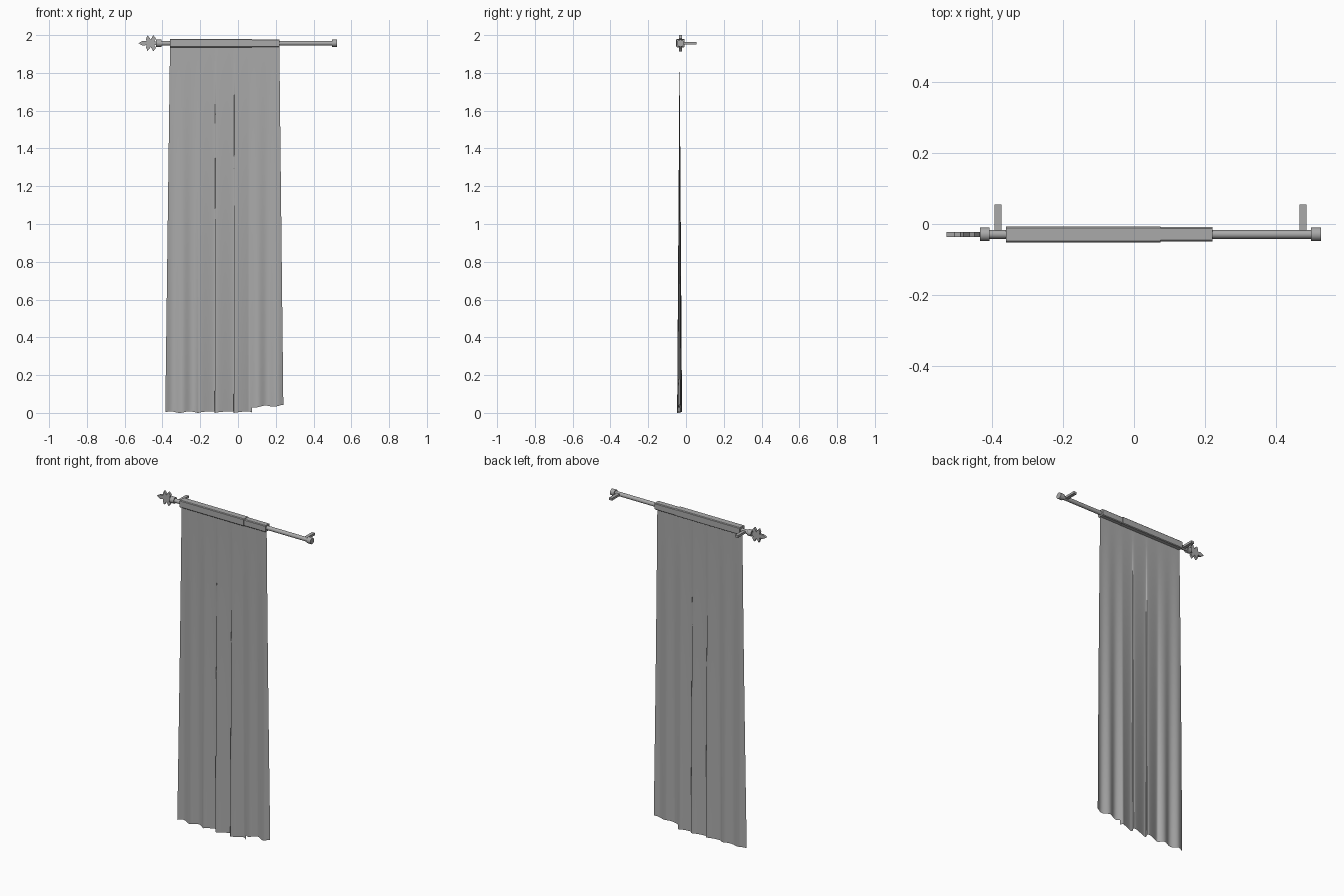
import bpy, bmesh, math
from mathutils import Matrix

if "Cube" in bpy.data.objects:
    bpy.data.objects.remove(bpy.data.objects["Cube"])

PY, PZ = -0.029, 1.957          # pole axis

grey = bpy.data.materials.new("grey")
grey.diffuse_color = (0.4, 0.4, 0.4, 1)
grey.use_nodes = True
grey.node_tree.nodes["Principled BSDF"].inputs["Base Color"].default_value = grey.diffuse_color


def finish(bm, name, smooth=False):
    me = bpy.data.meshes.new(name)
    bm.to_mesh(me)
    bm.free()
    me.materials.append(grey)
    ob = bpy.data.objects.new(name, me)
    bpy.context.collection.objects.link(ob)
    if smooth:
        bpy.ops.object.select_all(action='DESELECT')
        ob.select_set(True)
        bpy.context.view_layer.objects.active = ob
        bpy.ops.object.shade_smooth_by_angle(angle=math.radians(40))
    return ob


def box(name, x0, x1, y0, y1, z0, z1, bevel=0):
    bm = bmesh.new()
    m = Matrix.Translation(((x0 + x1) / 2, (y0 + y1) / 2, (z0 + z1) / 2))
    bmesh.ops.create_cube(bm, size=1, matrix=m @ Matrix.Diagonal((x1 - x0, y1 - y0, z1 - z0, 1)))
    if bevel:
        # chamfer only the edges running along x
        edges = [e for e in bm.edges if abs(e.verts[0].co.x - e.verts[1].co.x) > 1e-4]
        bmesh.ops.bevel(bm, geom=edges, offset=bevel, segments=1, affect='EDGES')
    return finish(bm, name)


def rod(name, x0, x1, r, sides=16):
    bm = bmesh.new()
    m = Matrix.Translation(((x0 + x1) / 2, PY, PZ)) @ Matrix.Rotation(math.pi / 2, 4, 'Y')
    bmesh.ops.create_cone(bm, cap_ends=True, segments=sides, radius1=r, radius2=r,
                          depth=x1 - x0, matrix=m)
    return finish(bm, name, True)


# pole with end collars
rod("pole", -0.425, 0.515, 0.0125)
rod("collar_left", -0.433, -0.406, 0.019)
rod("collar_right", 0.498, 0.525, 0.019)

# wall brackets
for side, x in (("left", -0.382), ("right", 0.475)):
    box("bracket_" + side, x - 0.01, x + 0.01, PY, 0.055, PZ - 0.007, PZ + 0.007)

# flat leaf finial, mirrored about the pole axis
half = [(-0.425, 0.008), (-0.443, 0.011), (-0.434, 0.024), (-0.448, 0.043),
        (-0.462, 0.020), (-0.479, 0.042), (-0.487, 0.022), (-0.484, 0.010),
        (-0.505, 0.013)]
outline = half + [(-0.527, 0)] + [(x, -z) for x, z in reversed(half)]
bm = bmesh.new()
face = bm.faces.new([bm.verts.new((x, PY - 0.007, PZ + z)) for x, z in outline])
ext = bmesh.ops.extrude_face_region(bm, geom=[face])
bmesh.ops.translate(bm, vec=(0, 0.014, 0),
                    verts=[v for v in ext["geom"] if isinstance(v, bmesh.types.BMVert)])
bmesh.ops.recalc_face_normals(bm, faces=bm.faces)
finish(bm, "finial")

# sleeves of the two curtain panels around the pole
box("sleeve_wide", -0.36, 0.075, -0.052, -0.007, 1.935, 1.98, 0.004)
box("sleeve_narrow", 0.075, 0.22, -0.049, -0.009, 1.936, 1.977, 0.004)


def curtain(name, xt0, xt1, xb0, xb1, hem, rise, fold, cols, rows=30):
    """Hanging sheet: flat at the top, waves and S-folds growing downwards."""
    bm = bmesh.new()
    grid = []
    for j in range(rows + 1):
        t = j / rows
        line = []
        for i in range(cols + 1):
            s = i / cols
            u = (xt0 + (xt1 - xt0) * s) * (1 - t) + (xb0 + (xb1 - xb0) * s) * t
            ph = 2 * math.pi * (u + 0.07) / 0.1
            win = math.exp(-((u + 0.07) / 0.13) ** 4)
            ends = min(1, s * 12, (1 - s) * 12)
            x = u + fold * win * ends * t ** 0.2 * math.sin(ph)
            amp = 0.003 + 0.010 * (0.45 + 0.55 * win)
            y = -0.034 + amp * t * math.sin(ph)
            bottom = hem + 0.004 * (1 + math.sin(ph + 0.8)) + rise * s
            line.append(bm.verts.new((x, y, 1.94 + (bottom - 1.94) * t)))
        grid.append(line)
    for a, b in zip(grid, grid[1:]):
        for i in range(cols):
            bm.faces.new((a[i], b[i], b[i + 1], a[i + 1]))
    finish(bm, name, True)


curtain("curtain_wide", -0.36, 0.075, -0.385, 0.075, 0.0, 0.0, 0.0225, 110)
curtain("curtain_narrow", 0.068, 0.219, 0.068, 0.24, 0.027, 0.008, 0.0, 30)
